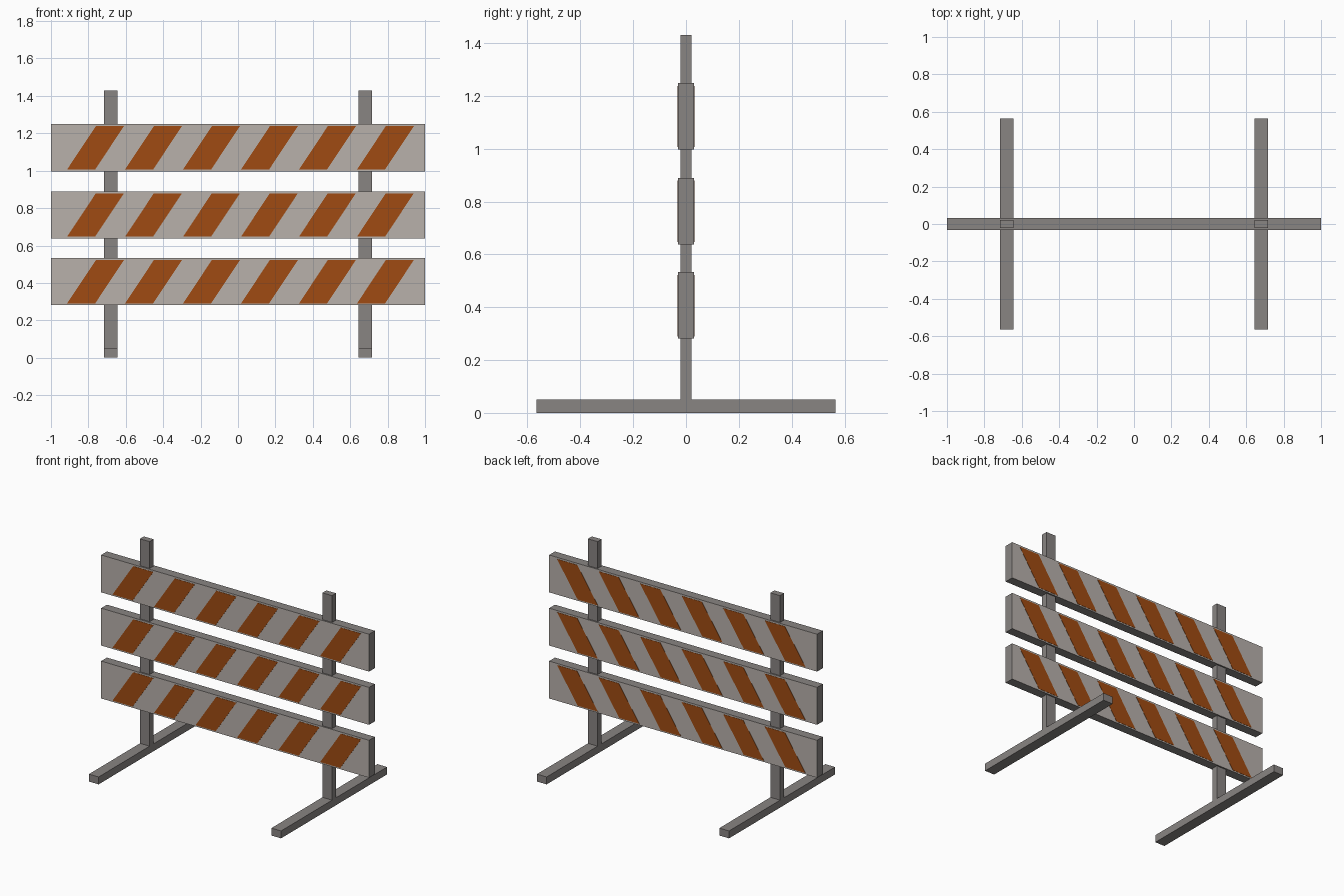
import bpy, bmesh

if "Cube" in bpy.data.objects:
    bpy.data.objects.remove(bpy.data.objects["Cube"])


def material(name, rgb):
    m = bpy.data.materials.new(name)
    m.diffuse_color = (*rgb, 1)
    m.use_nodes = True
    m.node_tree.nodes["Principled BSDF"].inputs["Base Color"].default_value = m.diffuse_color
    return m


GREY = material("grey frame", (0.25, 0.232, 0.225))
WHITE = material("off white panel", (0.48, 0.44, 0.41))
ORANGE = material("orange stripe", (0.35, 0.070, 0.006))


def finish(name, bm, mats):
    bmesh.ops.recalc_face_normals(bm, faces=bm.faces)
    me = bpy.data.meshes.new(name)
    bm.to_mesh(me)
    bm.free()
    for m in mats:
        me.materials.append(m)
    ob = bpy.data.objects.new(name, me)
    bpy.context.collection.objects.link(ob)
    return ob


def add_box(bm, x0, x1, y0, y1, z0, z1, lean=0.0):
    """Box whose top edge is shifted along x by lean."""
    v = [bm.verts.new((x + (lean if z == z1 else 0), y, z))
         for z in (z0, z1) for y in (y0, y1) for x in (x0, x1)]
    for q in ((0, 1, 3, 2), (4, 5, 7, 6), (0, 1, 5, 4),
              (2, 3, 7, 6), (0, 2, 6, 4), (1, 3, 7, 5)):
        bm.faces.new([v[i] for i in q])


def box(name, *dims):
    bm = bmesh.new()
    add_box(bm, *dims)
    return finish(name, bm, [GREY])


# Posts and ground feet
for side, x in (("left", -0.681), ("right", 0.681)):
    box(side + "_post", x - 0.036, x + 0.036, -0.021, 0.021, 0.05, 1.43)
    box(side + "_foot", x - 0.036, x + 0.036, -0.565, 0.565, 0, 0.05)

# Three boards with white front and back faces, and slanted stripe plates
HALF, PLATE = 0.031, 0.0015
for label, z in (("lower", 0.281), ("middle", 0.638), ("upper", 0.997)):
    board = box(label + "_board", -1, 1, -HALF, HALF, z, z + 0.252)
    board.data.materials.append(WHITE)
    for p in board.data.polygons:
        p.material_index = int(abs(p.normal.y) > 0.5)

    bm = bmesh.new()
    for i in range(6):
        x = -0.914 + 0.31 * i
        for y in (-HALF - PLATE, HALF):
            add_box(bm, x, x + 0.15, y, y + PLATE, z + 0.009, z + 0.241, 0.154)
    finish(label + "_stripes", bm, [ORANGE])
